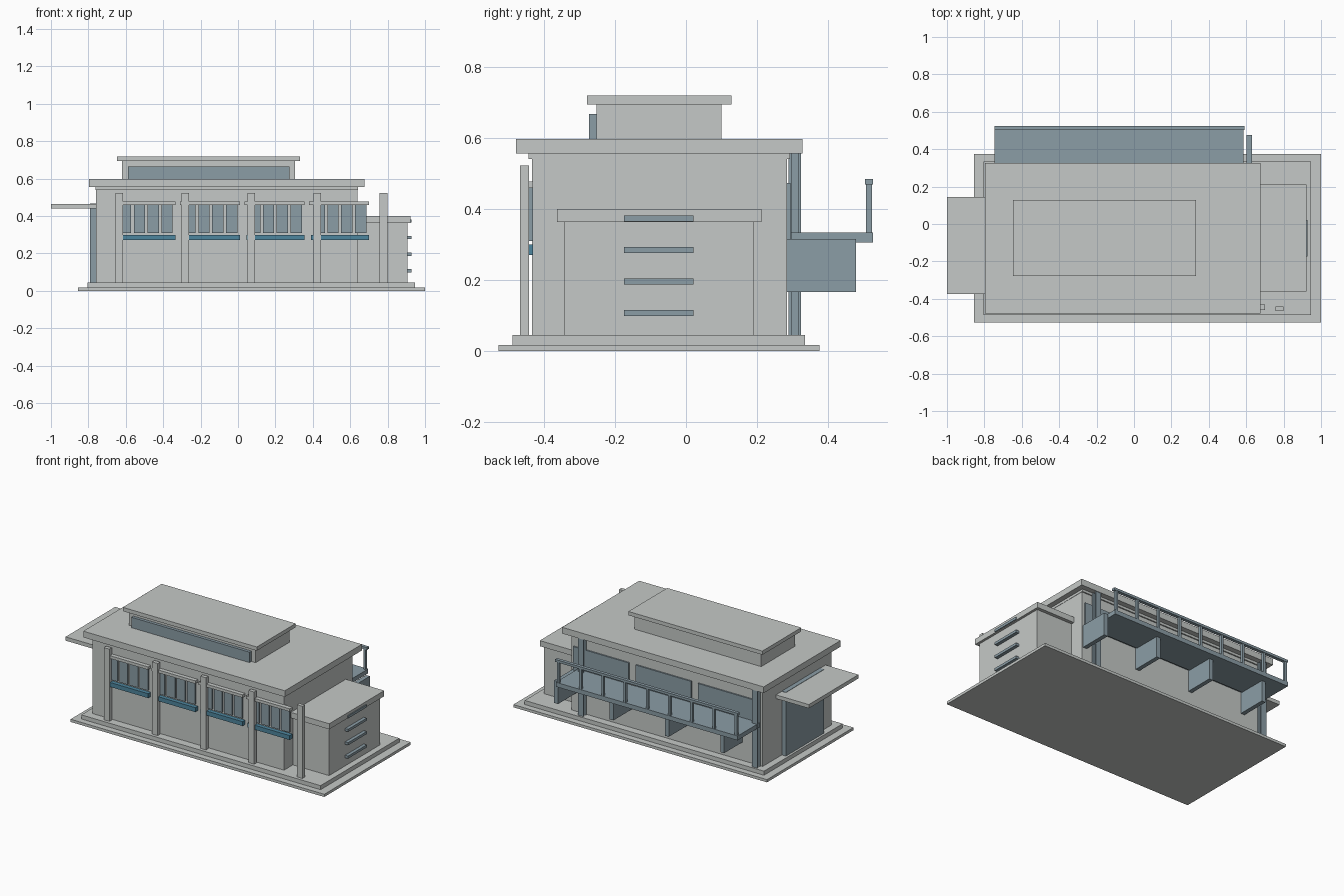
import bpy
import bmesh

start_cube = bpy.data.objects.get("Cube")
if start_cube:
    bpy.data.objects.remove(start_cube, do_unlink=True)


def make_material(name, rgb):
    mat = bpy.data.materials.new(name)
    mat.use_nodes = True
    color = (*rgb, 1.0)
    mat.diffuse_color = color
    mat.node_tree.nodes["Principled BSDF"].inputs["Base Color"].default_value = color
    return mat


concrete = make_material("pale concrete", (0.558, 0.584, 0.571))
steel_blue = make_material("blue grey", (0.258, 0.337, 0.381))
teal = make_material("teal", (0.076, 0.238, 0.342))


def boxes(name, mat, *spans):
    """One object made of boxes, each given as (x range, y range, z range)."""
    bm = bmesh.new()
    for span in spans:
        cube = bmesh.ops.create_cube(bm, size=1)
        for v in cube["verts"]:
            for i, (low, high) in enumerate(span):
                v.co[i] = low if v.co[i] < 0 else high
    mesh = bpy.data.meshes.new(name)
    bm.to_mesh(mesh)
    bm.free()
    mesh.materials.append(mat)
    obj = bpy.data.objects.new(name, mesh)
    bpy.context.collection.objects.link(obj)
    return obj


def span(start, length):
    return (start, start + length)


FLOOR = 0.045

# Stepped base
boxes("base_slab", concrete, ((-0.855, 1.0), (-0.527, 0.375), (0, 0.018)))
boxes("base_step", concrete, ((-0.805, 0.945), (-0.487, 0.335), (0.018, FLOOR)))

# Main hall and its roof
boxes("main_walls", concrete, ((-0.76, 0.64), (-0.433, 0.284), (FLOOR, 0.54)))
boxes("wall_band", concrete, ((-0.762, 0.642), (-0.442, 0.292), (0.54, 0.557)))
boxes("main_roof", concrete, ((-0.797, 0.677), (-0.478, 0.327), (0.556, 0.597)))

# Raised roof storey with a long window
boxes("upper_walls", concrete, ((-0.62, 0.305), (-0.252, 0.1), (0.597, 0.693)))
boxes("upper_window", steel_blue, ((-0.588, 0.275), (-0.272, -0.252), (0.597, 0.666)))
boxes("upper_roof", concrete, ((-0.648, 0.332), (-0.278, 0.128), (0.693, 0.718)))

# Side annex with louvres
boxes("annex_walls", concrete, ((0.64, 0.905), (-0.341, 0.19), (FLOOR, 0.365)))
boxes("annex_roof", concrete, ((0.64, 0.921), (-0.362, 0.212), (0.363, 0.4)))
boxes("annex_louvres", steel_blue,
      *[((0.9, 0.927), (-0.174, 0.021), span(0.099 + i * 0.0885, 0.017)) for i in range(4)])

# Side entrance: door and canopy
boxes("entrance_door", steel_blue, ((-0.79, -0.755), (-0.315, 0.085), (FLOOR, 0.467)))
boxes("entrance_canopy", concrete, ((-1.0, -0.755), (-0.373, 0.145), (0.44, 0.465)))

# Front pillars, standing clear of the wall
boxes("front_pillars", concrete,
      *[(span(-0.655 + i * 0.353, 0.041), (-0.466, -0.441), (FLOOR, 0.522)) for i in range(5)])

# Front window groups: lintel, four panes, sill
lintels, sills, panes = [], [], []
for group in range(4):
    x = -0.655 + group * 0.345
    lintels.append((span(x, 0.32), (-0.46, -0.43), (0.458, 0.477)))
    sills.append((span(x + 0.01, 0.31), (-0.46, -0.43), (0.271, 0.3)))
    for i in range(4):
        panes.append((span(x + 0.024 + i * 0.074, 0.06), (-0.443, -0.43), (0.31, 0.458)))
boxes("front_lintels", concrete, *lintels)
boxes("front_sills", teal, *sills)
boxes("front_panes", steel_blue, *panes)

# Rear windows above the balcony
boxes("rear_windows", steel_blue,
      *[(span(0.215 - i * 0.456, 0.405), (0.28, 0.293), (0.31, 0.472)) for i in range(3)])

# Rear balcony with brackets and open railing
boxes("balcony_floor", steel_blue, ((-0.745, 0.585), (0.295, 0.525), (0.305, 0.334)))
boxes("balcony_brackets", steel_blue,
      *[(span(0.602 - i * 0.405, 0.028), (0.28, 0.477), (0.167, 0.316)) for i in range(4)])
boxes("railing_posts", steel_blue,
      *[(span(-0.738 + i * 0.1625, 0.016), (0.506, 0.523), (0.325, 0.47)) for i in range(9)])
boxes("railing_bar", steel_blue, ((-0.745, 0.59), (0.503, 0.525), (0.468, 0.484)))

# Rear steel columns with an H section
for side, x in (("left", 0.545), ("right", -0.728)):
    height = (FLOOR, 0.556)
    boxes("rear_column_" + side, steel_blue,
          ((x - 0.02, x + 0.02), (0.288, 0.296), height),
          ((x - 0.005, x + 0.005), (0.294, 0.317), height),
          ((x - 0.02, x + 0.02), (0.315, 0.323), height))
